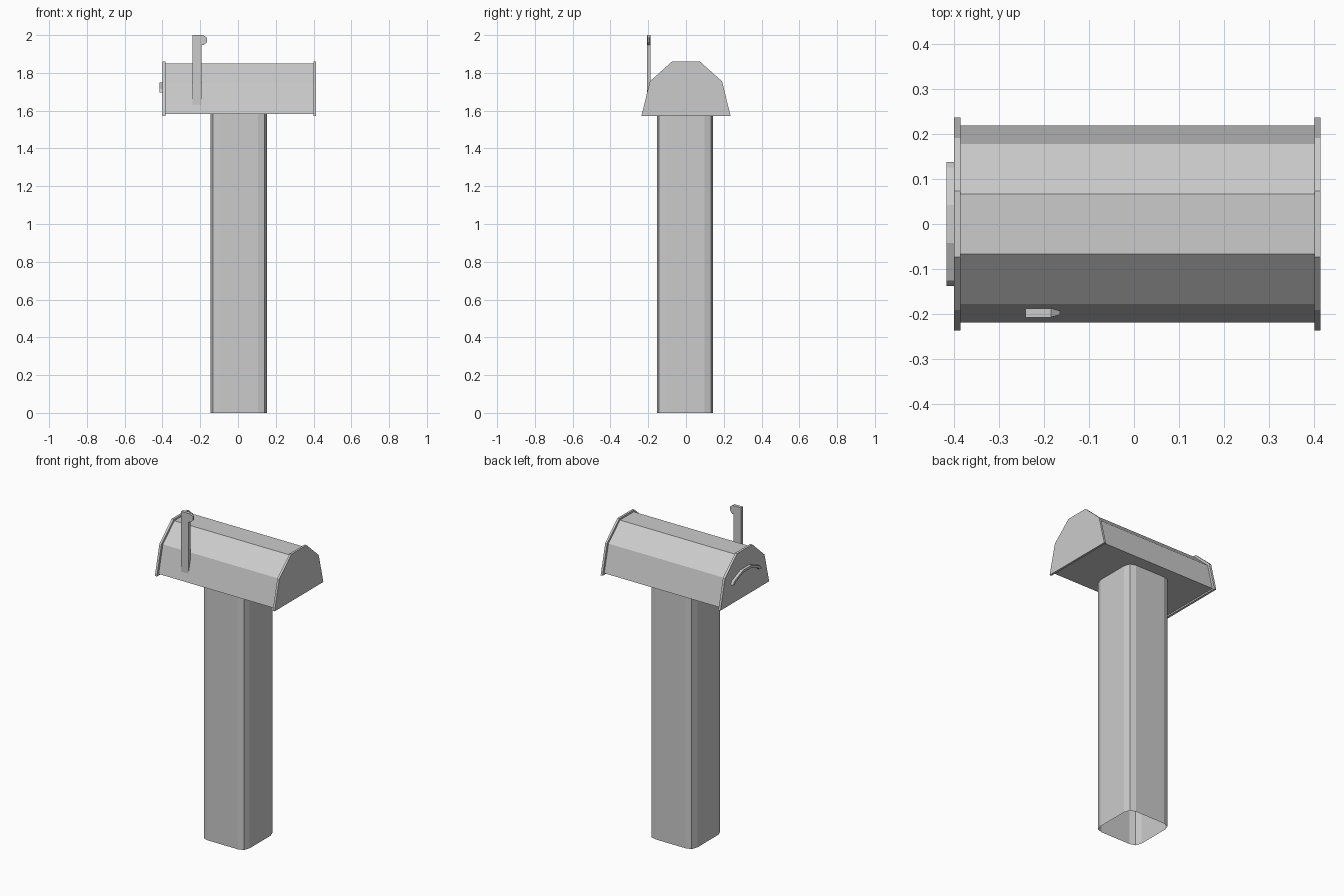
import bpy, bmesh
from mathutils import Vector

if "Cube" in bpy.data.objects:
    bpy.data.objects.remove(bpy.data.objects["Cube"])


def mesh_object(name, bm):
    bmesh.ops.recalc_face_normals(bm, faces=bm.faces)
    me = bpy.data.meshes.new(name)
    bm.to_mesh(me)
    bm.free()
    ob = bpy.data.objects.new(name, me)
    bpy.context.collection.objects.link(ob)
    return ob


def prism(name, points, direction, caps=True):
    """Extrude a closed outline of 3D points along a direction."""
    bm = bmesh.new()
    lo = [bm.verts.new(p) for p in points]
    hi = [bm.verts.new(Vector(p) + Vector(direction)) for p in points]
    n = len(points)
    for i in range(n):
        j = (i + 1) % n
        bm.faces.new((lo[i], lo[j], hi[j], hi[i]))
    if caps:
        bm.faces.new(lo[::-1])
        bm.faces.new(hi)
    return mesh_object(name, bm)


def mirrored(half):
    """Complete a right-hand half outline across the vertical axis."""
    return half + [(-a, b) for a, b in reversed(half)]


def along_x(name, outline, x0, x1):
    return prism(name, [(x0, y, z) for y, z in outline], (x1 - x0, 0, 0))


# Hollow post with two-step rounded corners, open underneath
corner = [(0.102, -0.149), (0.136, -0.138), (0.149, -0.102)]
right = corner + [(x, -y) for x, y in reversed(corner)]
post = [(x + 0.004, y - 0.005, 0) for x, y in mirrored(right)]
prism("post", post, (0, 0, 1.582), caps=False)

# Box body and the slightly larger end plates
body = mirrored([(0.219, 1.582), (0.178, 1.748), (0.067, 1.85)])
plate = mirrored([(0.236, 1.573), (0.191, 1.755), (0.073, 1.861)])
along_x("box_body", body, -0.39, 0.405)
along_x("door_plate", plate, -0.399, -0.385)
along_x("back_plate", plate, 0.401, 0.414)

# Arched door handle
outer = [(0.138, 1.695), (0.125, 1.715), (0.042, 1.75)]
inner = [(0.12, 1.695), (0.112, 1.705), (0.038, 1.736)]
arch = mirrored(outer) + mirrored(inner)[::-1]
along_x("door_handle", arch, -0.416, -0.398)

# Signal flag: upright arm with a small head, thinned at its tip
flag = [(-0.241, 1.63), (-0.192, 1.63), (-0.192, 1.948), (-0.182, 1.948),
        (-0.164, 1.962), (-0.164, 1.985), (-0.184, 2.0), (-0.241, 2.0)]
ob = prism("signal_flag", [(x, -0.207, z) for x, z in flag], (0, 0.02, 0))
for v in ob.data.vertices:
    if v.co.x > -0.17:
        v.co.y = -0.197 + (v.co.y + 0.197) * 0.45
